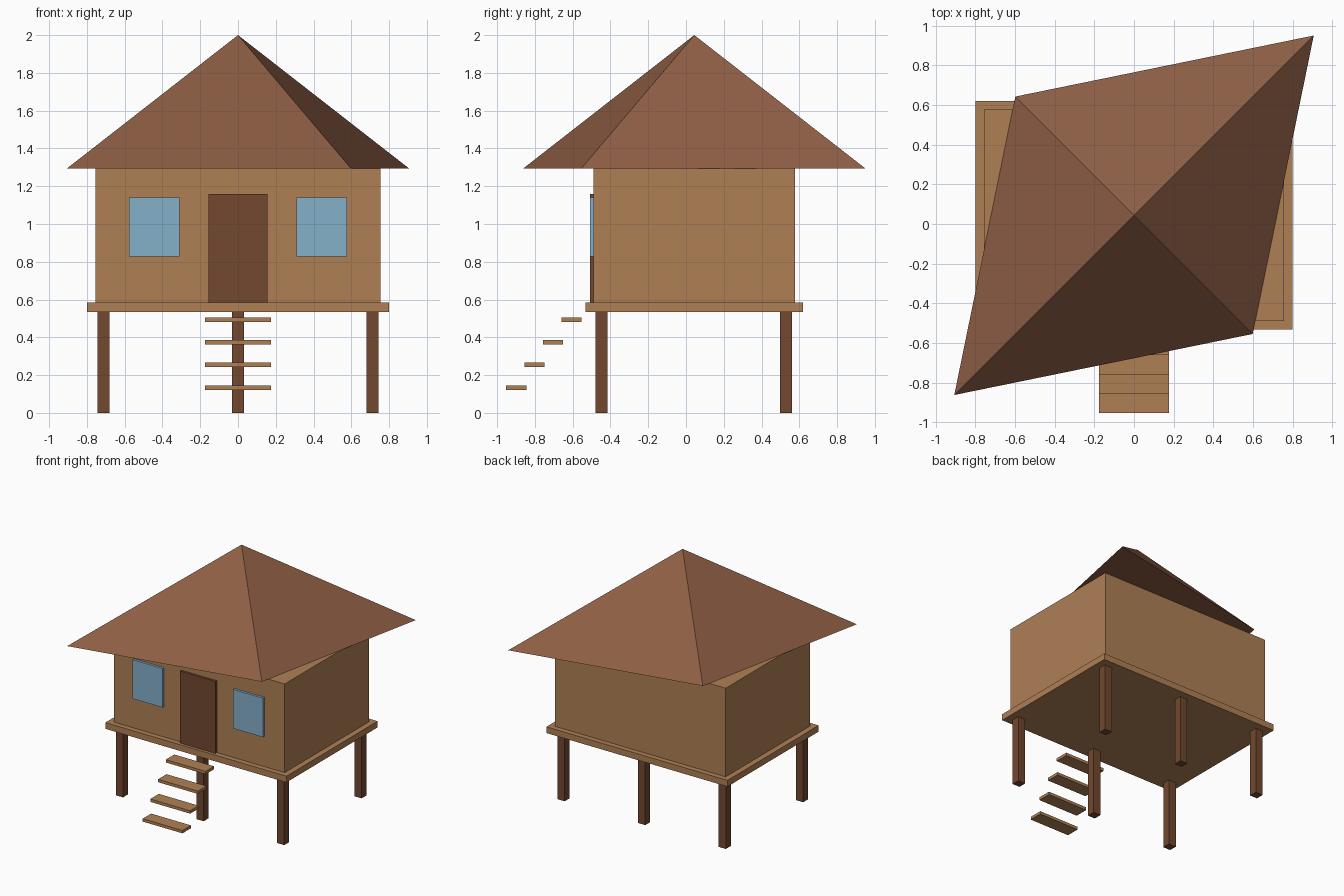
import bpy, bmesh, math
from mathutils import Matrix

if "Cube" in bpy.data.objects:
    bpy.data.objects.remove(bpy.data.objects["Cube"])


def material(name, r, g, b):
    m = bpy.data.materials.new(name)
    m.diffuse_color = (r, g, b, 1)
    m.use_nodes = True
    m.node_tree.nodes["Principled BSDF"].inputs["Base Color"].default_value = m.diffuse_color
    return m


WOOD = material("light_wood", 0.43, 0.216, 0.091)
DARK = material("dark_wood", 0.168, 0.065, 0.028)
ROOF = material("roof_brown", 0.27, 0.112, 0.058)
GLASS = material("window_blue", 0.23, 0.44, 0.59)
CY = 0.044  # middle of the house in y


def add_object(name, bm, mat):
    mesh = bpy.data.meshes.new(name)
    bm.to_mesh(mesh)
    bm.free()
    mesh.materials.append(mat)
    obj = bpy.data.objects.new(name, mesh)
    bpy.context.collection.objects.link(obj)
    return obj


def box(name, center, size, mat):
    bm = bmesh.new()
    bmesh.ops.create_cube(bm, size=1, matrix=Matrix.Translation(center) @ Matrix.Diagonal((*size, 1)))
    return add_object(name, bm, mat)


# Platform and cabin
box("platform", (0, CY, 0.56), (1.6, 1.15, 0.05), WOOD)
box("cabin_walls", (0, CY, 0.939), (1.51, 1.066, 0.708), WOOD)

# Stilts: three along the front, three along the back
for row, y in (("front", CY - 0.492), ("back", CY + 0.485)):
    for col, x in (("left", -0.712), ("middle", 0), ("right", 0.712)):
        box(f"{row}_{col}_stilt", (x, y, 0.269), (0.064, 0.063, 0.538), DARK)

# Door and windows, slightly proud of the front wall
box("door", (0, -0.4925, 0.872), (0.312, 0.031, 0.575), DARK)
for side, s in (("left", -1), ("right", 1)):
    box(f"{side}_window", (s * 0.444, -0.4925, 0.983), (0.266, 0.031, 0.312), GLASS)

# Floating steps
for i in range(4):
    box(f"step_{i + 1}", (0, -0.899 + i * 0.0975, 0.134 + i * 0.12), (0.352, 0.107, 0.023), WOOD)

# Roof: four-sided cone, stretched along one diagonal
bm = bmesh.new()
bmesh.ops.create_cone(
    bm, cap_ends=True, segments=4, radius1=1, radius2=0, depth=1,
    matrix=Matrix.Translation((0, CY, 1.647))
    @ Matrix.Rotation(math.radians(45), 4, 'Z')
    @ Matrix.Diagonal((1.281, 0.846, 0.706, 1)))
bmesh.ops.remove_doubles(bm, verts=bm.verts, dist=0.0001)
add_object("roof", bm, ROOF)
